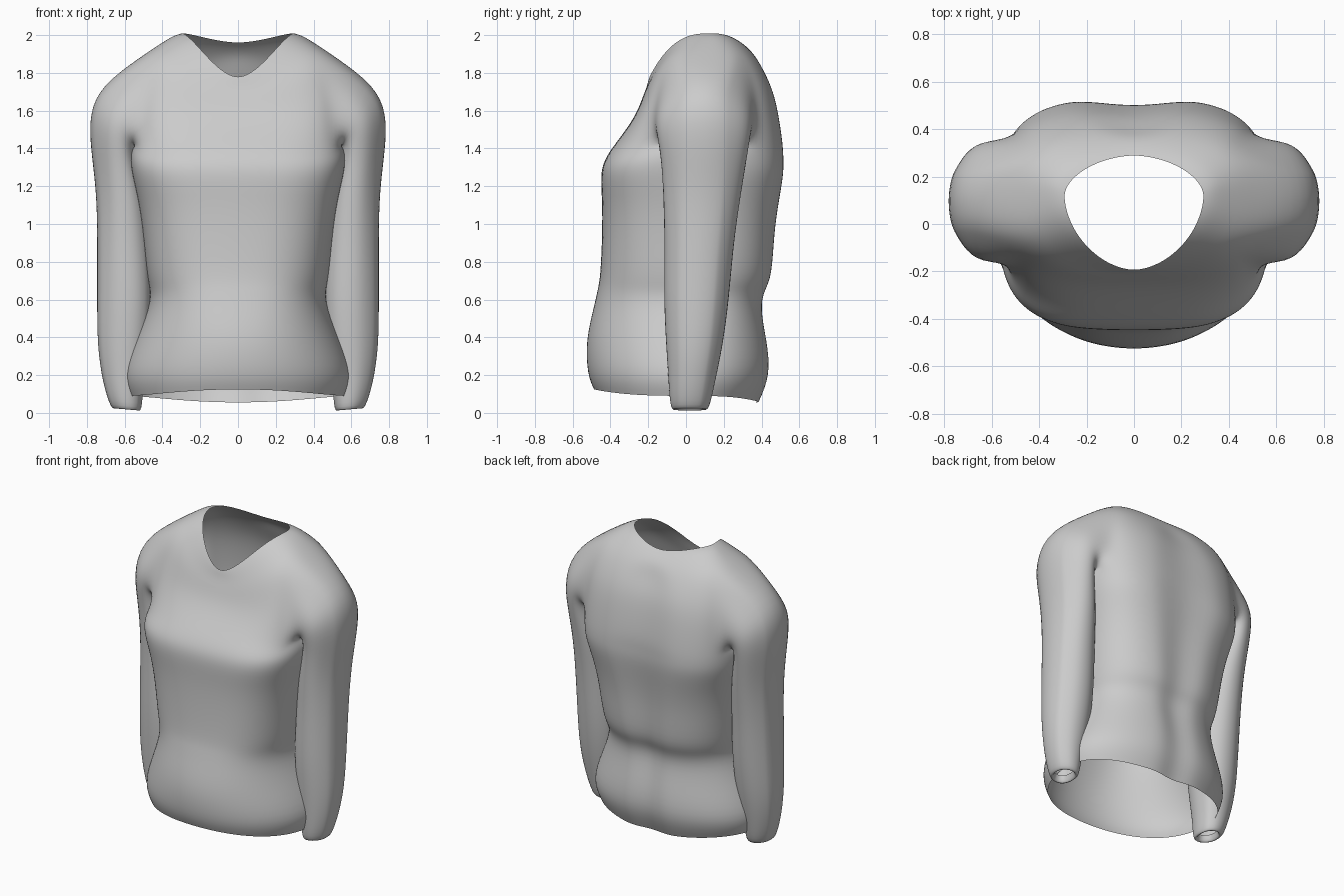
import bpy
import bmesh
from math import sin, cos, pi, radians
from mathutils import Vector

cube = bpy.data.objects.get("Cube")
if cube:
    bpy.data.objects.remove(cube, do_unlink=True)

HALF_COLUMNS = 16          # columns from front centre round the left side to back centre
ARM_FIRST, ARM_LAST = 5, 11  # columns spanned by the armhole


def make_material(name, colour):
    material = bpy.data.materials.new(name)
    material.use_nodes = True
    material.diffuse_color = colour
    material.node_tree.nodes["Principled BSDF"].inputs["Base Color"].default_value = colour
    return material


def body_row(front, back, side, power, groove):
    """Half ring from front centre to back centre; front/back are (y, z), side is (x, y, z)."""
    points = []
    for i in range(HALF_COLUMNS + 1):
        angle = -pi / 2 + pi * i / HALF_COLUMNS
        s, c = sin(angle), max(cos(angle), 0)
        end = front if s < 0 else back
        reach = abs(s) ** (2 / power)
        x = side[0] * c ** (2 / power) if 0 < i < HALF_COLUMNS else 0
        y = side[1] + (end[0] - side[1]) * reach
        z = side[2] + (end[1] - side[2]) * abs(s) ** 3
        if i == HALF_COLUMNS:
            y -= groove
        points.append(Vector((x, y, z)))
    return points


# Trunk below the armholes: height, front y, back y, half width, roundness
trunk = [
    (0.09, -0.49, 0.40, 0.575, 2.1),
    (0.20, -0.525, 0.465, 0.62, 2.1),
    (0.38, -0.535, 0.445, 0.55, 2.1),
    (0.56, -0.49, 0.405, 0.47, 2.4),
    (0.65, -0.47, 0.43, 0.465, 2.5),
    (0.72, -0.455, 0.47, 0.485, 2.6),
    (0.95, -0.445, 0.48, 0.505, 2.8),
    (1.12, -0.445, 0.505, 0.53, 3.0),
    (1.26, -0.455, 0.53, 0.565, 3.3),
    (1.34, -0.435, 0.53, 0.575, 3.3),
]
# Yoke from armpit to neckline: front (y, z), back (y, z), side (x, y, z), roundness
yoke = [
    ((-0.38, 1.42), (0.525, 1.42), (0.57, 0.08, 1.40), 3.2),
    ((-0.31, 1.51), (0.505, 1.56), (0.57, 0.09, 1.56), 3.1),
    ((-0.26, 1.59), (0.475, 1.70), (0.565, 0.10, 1.72), 2.9),
    ((-0.23, 1.67), (0.42, 1.81), (0.51, 0.11, 1.89), 2.6),
    ((-0.21, 1.72), (0.37, 1.89), (0.42, 0.13, 1.95), 2.3),
    ((-0.20, 1.76), (0.32, 1.94), (0.34, 0.14, 2.00), 1.95),
    ((-0.195, 1.775), (0.29, 1.96), (0.295, 0.12, 2.01), 1.8),
]
# Sleeve: centre x, y, z, half depth, half width, tilt in degrees
sleeve = [
    (0.625, 0.095, 1.565, 0.285, 0.20, 30),
    (0.66, 0.095, 1.475, 0.27, 0.17, 50),
    (0.645, 0.095, 1.34, 0.245, 0.15, 66),
    (0.61, 0.085, 1.15, 0.22, 0.14, 85),
    (0.6, 0.07, 0.90, 0.195, 0.147, 90),
    (0.593, 0.055, 0.60, 0.185, 0.155, 90),
    (0.602, 0.045, 0.35, 0.16, 0.145, 90),
    (0.608, 0.03, 0.15, 0.13, 0.11, 85),
    (0.59, 0.02, 0.015, 0.11, 0.085, 85),
    (0.59, 0.02, 0.015, 0.08, 0.06, 85),
    (0.59, 0.02, 0.06, 0.07, 0.05, 85),
]

bm = bmesh.new()

# Trunk and yoke surface, with the armhole left open
rows = []
for n, (z, front, back, width, power) in enumerate(trunk):
    dip = 0.035 if n == 0 else 0
    rows.append(body_row((front, z + dip), (back, z - dip), (width, 0.03, z), power, 0.04))
for n, (front, back, side, power) in enumerate(yoke):
    rows.append(body_row(front, back, side, power, 0.03 if n < 4 else 0))
grid = [[bm.verts.new(p) for p in row] for row in rows]
low = len(trunk)
high = low + 3
for r in range(len(grid) - 1):
    for c in range(HALF_COLUMNS):
        if low <= r < high and ARM_FIRST <= c < ARM_LAST:
            continue
        bm.faces.new((grid[r][c], grid[r][c + 1], grid[r + 1][c + 1], grid[r + 1][c]))

# Sleeve rings carried on from the armhole edge, narrower over the shoulder cap
loop = [grid[low][c] for c in range(ARM_FIRST, ARM_LAST)]
loop += [grid[r][ARM_LAST] for r in range(low, high)]
loop += [grid[high][c] for c in range(ARM_LAST, ARM_FIRST, -1)]
loop += [grid[r][ARM_FIRST] for r in range(high, low, -1)]
count = len(loop)
middle = sum((v.co for v in loop), Vector()) / count
directions = []
for v in loop:
    d = v.co - middle
    directions.append(Vector((d.y / 0.28, d.z / 0.23)).normalized())
previous = loop
for x, y, z, depth, width, tilt in sleeve:
    a = radians(tilt)
    ring = []
    for d in directions:
        taper = 1 - 0.35 * cos(a) * max(d.y, 0)
        ring.append(bm.verts.new((x + d.y * width * sin(a),
                                  y + d.x * depth * taper,
                                  z + d.y * width * cos(a))))
    for i in range(count):
        j = (i + 1) % count
        bm.faces.new((previous[i], previous[j], ring[j], ring[i]))
    previous = ring

bmesh.ops.recalc_face_normals(bm, faces=bm.faces)
mesh = bpy.data.meshes.new("shirt")
bm.to_mesh(mesh)
bm.free()
shirt = bpy.data.objects.new("shirt", mesh)
bpy.context.collection.objects.link(shirt)
mesh.materials.append(make_material("light_grey_cloth", (0.6, 0.6, 0.6, 1)))

# Mirror to the right side and round the cloth
mirror = shirt.modifiers.new("mirror", 'MIRROR')
mirror.use_clip = True
mirror.merge_threshold = 0.001
smooth = shirt.modifiers.new("rounding", 'SUBSURF')
smooth.levels = smooth.render_levels = 2
for polygon in mesh.polygons:
    polygon.use_smooth = True
